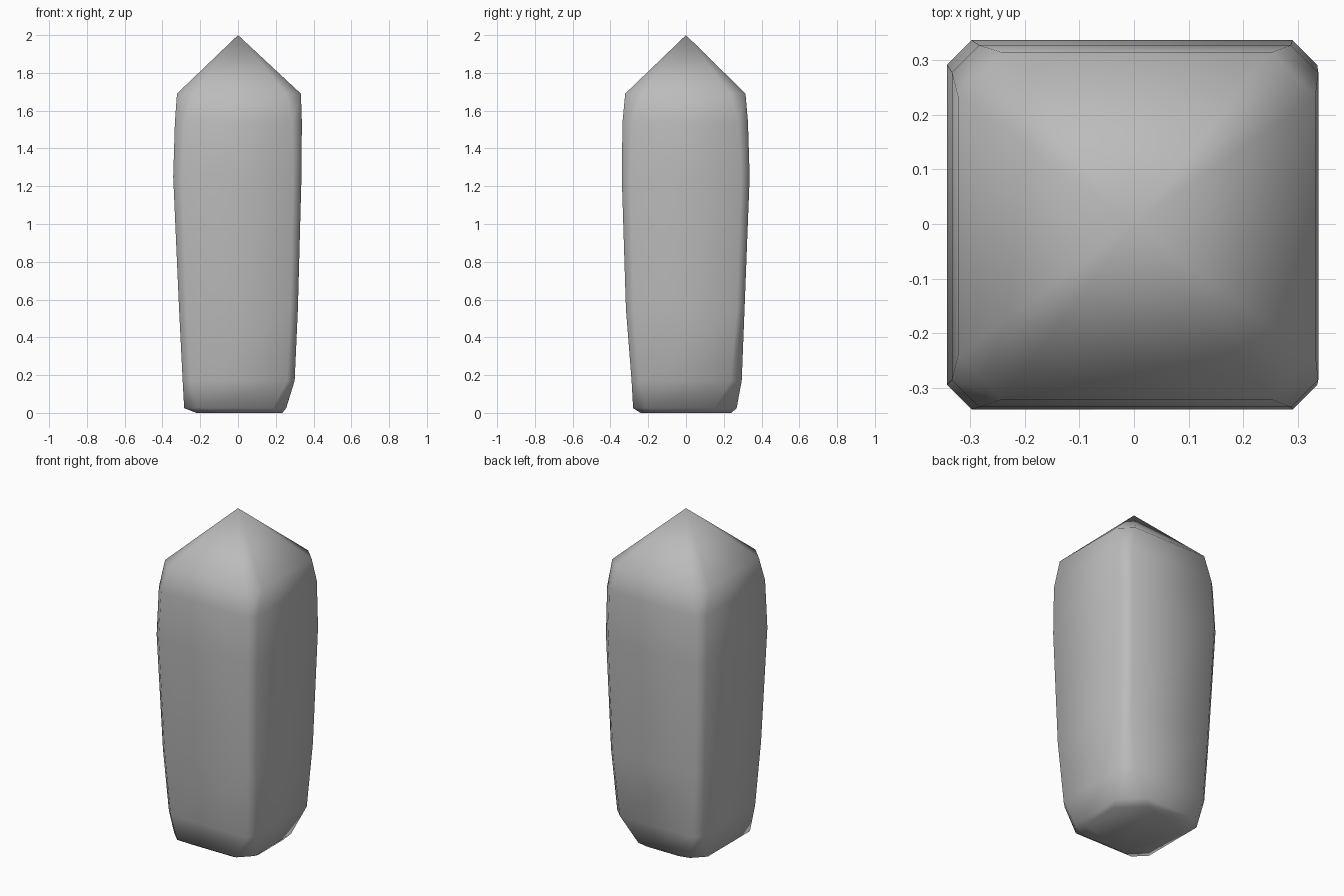
import bpy
import bmesh

old = bpy.data.objects.get("Cube")
if old:
    bpy.data.objects.remove(old, do_unlink=True)

stone = bpy.data.materials.new("grey stone")
stone.use_nodes = True
grey = (0.5, 0.5, 0.5, 1)
stone.diffuse_color = grey
stone.node_tree.nodes["Principled BSDF"].inputs["Base Color"].default_value = grey

# Cross-sections: height, right, left, front, back, plain chamfer, left-back chamfer
SECTIONS = [
    (0.0, -.22, .235, -.24, .24, .10, .14),
    (.025, -.285, .255, -.28, .268, .07, .12),
    (.17, -.293, .300, -.288, .295, .04, .06),
    (.55, -.312, .317, -.318, .310, .04, .04),
    (1.25, -.343, .336, -.340, .337, .045, .045),
    (1.54, -.334, .338, -.336, .328, .05, .05),
    (1.69, -.323, .333, -.322, .315, .08, .08),
]


def section_points(z, x0, x1, y0, y1, c, d):
    """Rectangle with cut corners, counter-clockwise from the front right."""
    return [(x0 + c, y0, z), (x1 - c, y0, z), (x1, y0 + c, z), (x1, y1 - d, z),
            (x1 - d, y1, z), (x0 + c, y1, z), (x0, y1 - c, z), (x0, y0 + c, z)]


# Crystal shaft lofted through the sections, closed by a pointed tip
bm = bmesh.new()
rings = [[bm.verts.new(p) for p in section_points(*s)] for s in SECTIONS]
for low, high in zip(rings, rings[1:]):
    for i in range(len(low)):
        j = (i + 1) % len(low)
        bm.faces.new((low[i], low[j], high[j], high[i]))
tip = bm.verts.new((0, 0, 2))
top = rings[-1]
for i in range(len(top)):
    bm.faces.new((top[i], top[(i + 1) % len(top)], tip))
bm.faces.new(rings[0][::-1])
bmesh.ops.recalc_face_normals(bm, faces=bm.faces)
for face in bm.faces:
    face.smooth = True

mesh = bpy.data.meshes.new("crystal")
bm.to_mesh(mesh)
bm.free()
mesh.materials.append(stone)
crystal = bpy.data.objects.new("crystal", mesh)
bpy.context.collection.objects.link(crystal)
